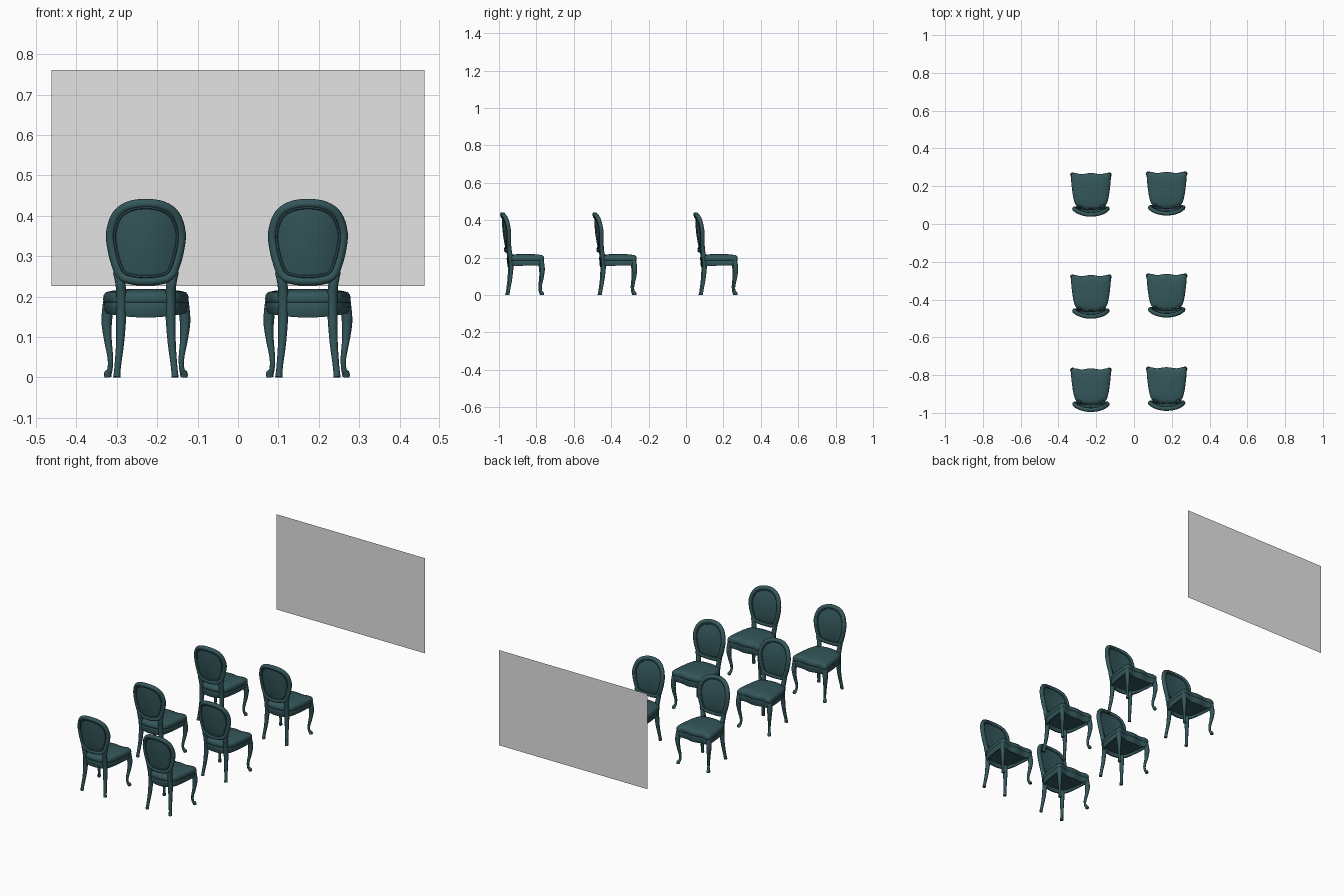
import bpy, bmesh, math
from mathutils import Vector

if "Cube" in bpy.data.objects:
    bpy.data.objects.remove(bpy.data.objects["Cube"])


def material(name, rgb):
    m = bpy.data.materials.new(name)
    m.diffuse_color = (*rgb, 1)
    m.use_nodes = True
    m.node_tree.nodes["Principled BSDF"].inputs["Base Color"].default_value = m.diffuse_color
    return m


TEAL = material("dark teal", (0.034, 0.095, 0.104))
GREY = material("screen grey", (0.77, 0.77, 0.77))
Y = Vector((0, 1, 0))


def spline(pts, n, closed=False):
    """Catmull-Rom curve through points of any dimension."""
    out, k = [], len(pts)
    for i in range(k if closed else k - 1):
        idx = [i - 1, i, i + 1, i + 2]
        idx = [j % k if closed else min(max(j, 0), k - 1) for j in idx]
        for s in range(n):
            t = s / n
            out.append(tuple(0.5 * (2 * b + (c - a) * t + (2 * a - 5 * b + 4 * c - d) * t * t
                                    + (3 * b - a - 3 * c + d) * t ** 3)
                             for a, b, c, d in zip(*[pts[j] for j in idx])))
    if not closed:
        out.append(tuple(pts[-1]))
    return out


def loft(name, rings, closed=False, caps=True, mat=TEAL, angle=50):
    """Skin a list of vertex rings into one object."""
    bm = bmesh.new()
    vr = [[bm.verts.new(p) for p in r] for r in rings]
    n = len(rings[0])
    for i in range(len(vr) if closed else len(vr) - 1):
        a, b = vr[i], vr[(i + 1) % len(vr)]
        for j in range(n):
            k = (j + 1) % n
            bm.faces.new((a[j], a[k], b[k], b[j]))
    if caps and not closed:
        bm.faces.new(vr[0])
        bm.faces.new(vr[-1])
    bmesh.ops.recalc_face_normals(bm, faces=bm.faces)
    for f in bm.faces:
        f.smooth = True
    for e in bm.edges:
        if len(e.link_faces) == 2 and e.calc_face_angle(0) > math.radians(angle):
            e.smooth = False
    me = bpy.data.meshes.new(name)
    bm.to_mesh(me)
    bm.free()
    me.materials.append(mat)
    ob = bpy.data.objects.new(name, me)
    bpy.context.collection.objects.link(ob)
    return ob


def sweep(name, path, closed=False, sides=10, depth=1.0):
    """Tube along (x, y, z, radius) points; depth scales it along y."""
    rings, k = [], len(path)
    P = [Vector(p[:3]) for p in path]
    for i in range(k):
        a = P[(i - 1) % k] if closed else P[max(i - 1, 0)]
        b = P[(i + 1) % k] if closed else P[min(i + 1, k - 1)]
        t = (b - a).normalized()
        u = t.cross(Y).normalized()
        v = u.cross(t)
        r = path[i][3]
        rings.append([P[i] + r * (u * math.cos(w) + v * math.sin(w) * depth)
                      for w in (math.tau * j / sides for j in range(sides))])
    return loft(name, rings, closed)


def mirrored(half):
    """Full closed outline from its x >= 0 half."""
    return half + [(-x, v) for x, v in half[-2:0:-1]]


# Egg-shaped back outline in x, z, laid on a reclined, wrapping surface
EGG = spline(mirrored([(0, .442), (.05, .434), (.083, .408), (.098, .36), (.094, .315),
                       (.083, .272), (.068, .240), (.038, .229), (0, .226)]), 4, True)
MID = 0.337


def back_y(x, z):
    return 0.012 + 0.028 * (max(0.443 - z, 0) / 0.22) ** 0.7 + 2.5 * x * x


def egg_ring(s, dy=0.0):
    return [(x * s, back_y(x * s, MID + (z - MID) * s) + dy, MID + (z - MID) * s)
            for x, z in EGG]


parts = []
# Back frame with raised beads on both faces
parts.append(sweep("back_frame", [(*p, .0115) for p in egg_ring(.89)], True, 10, 1.0))
for label, dy in (("rear", -.007), ("front", .007)):
    parts.append(sweep(label + "_back_bead", [(*p, .0035) for p in egg_ring(.79, dy)], True, 6))

# Padded back panel, bulging on both faces
scales = [.03, .25, .45, .62, .74, .82]
rings = [egg_ring(s, -.002 - .007 * (1 - (s / .82) ** 2)) for s in scales]
rings += [egg_ring(s, .002 + .011 * (1 - (s / .82) ** 2)) for s in reversed(scales)]
parts.append(loft("back_panel", rings))

# Seat: apron rail hollowed underneath, domed cushion above
SEAT = spline(mirrored([(0, .236), (.05, .230), (.085, .236), (.104, .230), (.105, .20),
                        (.100, .15), (.092, .10), (.078, .064), (.045, .046), (0, .041)]),
              4, True)


def seat_ring(s, z, arch=0.0):
    return [(x * s, .143 + (y - .143) * s, z + arch * x * x) for x, y in SEAT]


parts.append(loft("seat_rail", [seat_ring(.10, .172), seat_ring(.84, .170),
                                seat_ring(.88, .150, .9), seat_ring(.93, .148, .9),
                                seat_ring(.96, .155, .9), seat_ring(.97, .172),
                                seat_ring(.98, .184), seat_ring(.95, .188)]))
parts.append(loft("seat_cushion", [seat_ring(.94, .182), seat_ring(.985, .186),
                                   seat_ring(1.0, .194), seat_ring(.985, .204),
                                   seat_ring(.93, .211), seat_ring(.75, .215),
                                   seat_ring(.45, .218), seat_ring(.04, .219)]))

# Legs: curved front legs, swept back legs rising into the back posts
FRONT = [(.094, .221, .188, .012), (.096, .225, .155, .0135), (.097, .227, .130, .0125),
         (.094, .224, .092, .0095), (.088, .217, .048, .0070), (.089, .219, .020, .0065),
         (.094, .226, .009, .0095), (.094, .227, 0, .0085)]
REAR = [(.073, .052, .262, .009), (.064, .051, .235, .0120), (.061, .056, .205, .0125),
        (.061, .060, .155, .0125), (.064, .055, .085, .0100), (.070, .046, .025, .0080),
        (.072, .042, 0, .0090)]
for side, sx in (("left", -1), ("right", 1)):
    for label, pts in (("front_leg", FRONT), ("back_leg", REAR)):
        path = [(sx * x, y, z, r) for x, y, z, r in spline(pts, 4)]
        parts.append(sweep(side + "_" + label, path))

# Flatten the soles onto the floor
for ob in parts:
    for v in ob.data.vertices:
        v.co.z = max(v.co.z, 0)

# Six chairs: two columns, three rows, sharing meshes
spots = [(x, y + dy) for y in (-1.0, -.506, .034) for x, dy in ((-.228, 0), (.173, .006))]
for i, (x, y) in enumerate(spots):
    for ob in parts:
        c = ob
        if i:
            c = ob.copy()
            bpy.context.collection.objects.link(c)
        c.location = (x, y, 0)

# Flat screen at the far end
me = bpy.data.meshes.new("screen")
me.from_pydata([(-.462, 1, .226), (.462, 1, .226), (.462, 1, .761), (-.462, 1, .761)],
               [], [(0, 1, 2, 3)])
me.materials.append(GREY)
bpy.context.collection.objects.link(bpy.data.objects.new("screen", me))
